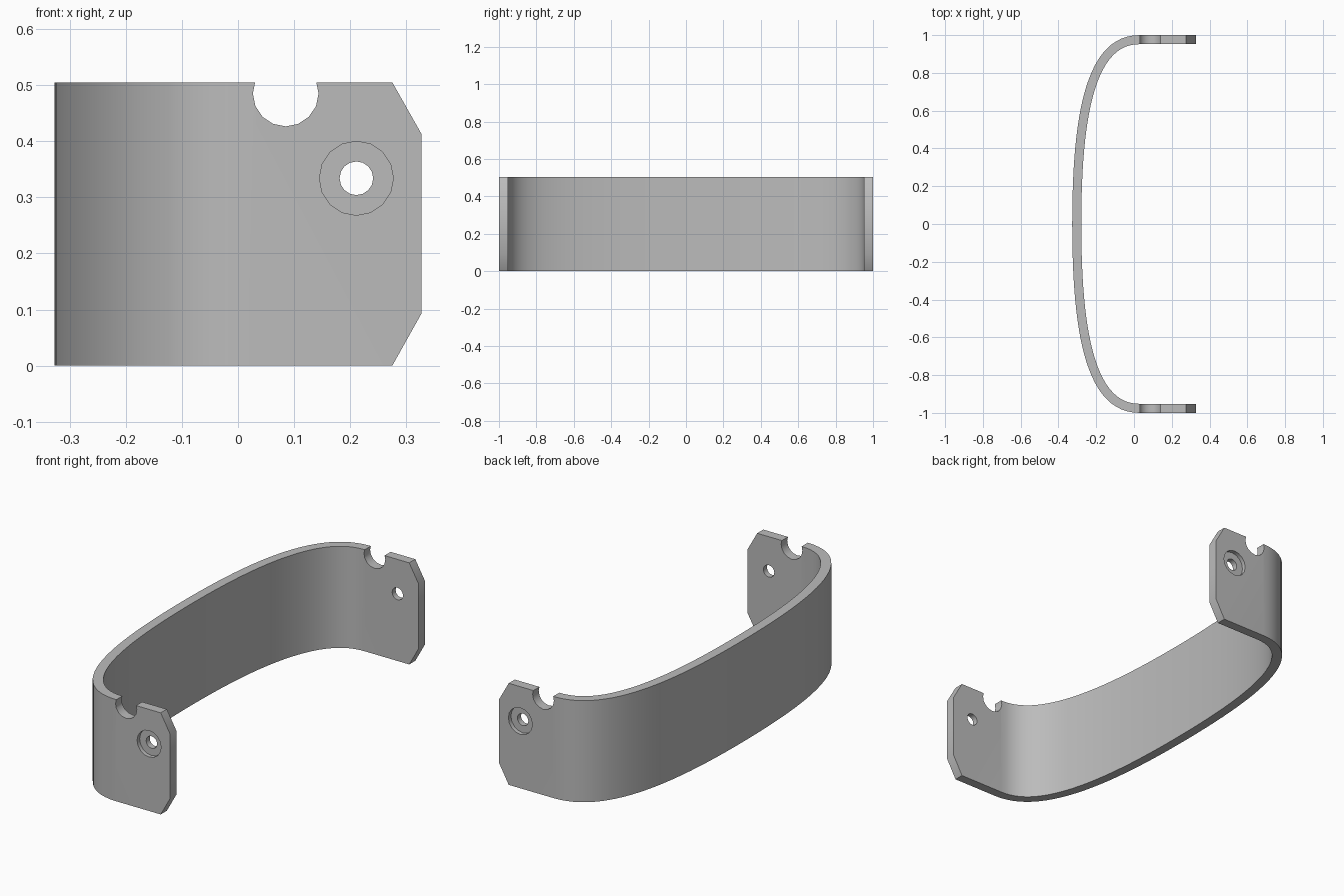
import bpy, bmesh, math
from mathutils import Vector, Matrix
from mathutils.geometry import interpolate_bezier

if "Cube" in bpy.data.objects:
    bpy.data.objects.remove(bpy.data.objects["Cube"], do_unlink=True)

HEIGHT, THICK = 0.505, 0.048
BACK, TIP = -0.327, 0.327

steel = bpy.data.materials.new("grey metal")
steel.use_nodes = True
GREY = (0.5, 0.5, 0.5, 1)
steel.diffuse_color = GREY
steel.node_tree.nodes["Principled BSDF"].inputs["Base Color"].default_value = GREY


def half_path():
    """Outer edge from the middle of the bow to one tip, with bottom and top heights."""
    curve = interpolate_bezier(Vector((BACK, 0)), Vector((BACK, 0.6)),
                               Vector((-0.25, 1)), Vector((0.03, 1)), 25)
    path = [(Vector((p.x, p.y)), 0, HEIGHT) for p in curve]
    path.append((Vector((0.275, 1)), 0, HEIGHT))
    path.append((Vector((TIP, 1)), 0.093, HEIGHT - 0.092))
    return path


def add_cutter(x, y, z, radius, depth):
    bm = bmesh.new()
    place = Matrix.Translation((x, y, z)) @ Matrix.Rotation(math.pi / 2, 4, "X")
    bmesh.ops.create_cone(bm, cap_ends=True, segments=16, radius1=radius,
                          radius2=radius, depth=depth, matrix=place)
    mesh = bpy.data.meshes.new("cutter")
    bm.to_mesh(mesh)
    bm.free()
    obj = bpy.data.objects.new("cutter", mesh)
    obj.hide_render = True
    bpy.context.collection.objects.link(obj)
    return obj


# Bowed strap: a rectangular section swept along the mirrored path
half = half_path()
path = [(Vector((p.x, -p.y)), lo, hi) for p, lo, hi in half[:0:-1]] + half
bm = bmesh.new()
rings = []
for i, (p, lo, hi) in enumerate(path):
    before, after = path[max(i - 1, 0)][0], path[min(i + 1, len(path) - 1)][0]
    along = (after - before).normalized()
    if p.x > 0.02:
        along = Vector((math.copysign(1, p.y), 0))
    inner = p + Vector((along.y, -along.x)) * THICK
    rings.append([bm.verts.new((q.x, q.y, z))
                  for q, z in ((p, lo), (inner, lo), (inner, hi), (p, hi))])
for a, b in zip(rings, rings[1:]):
    for k in range(4):
        n = (k + 1) % 4
        bm.faces.new((a[k], a[n], b[n], b[k]))
bm.faces.new(rings[0])
bm.faces.new(rings[-1])
bmesh.ops.recalc_face_normals(bm, faces=bm.faces)
mesh = bpy.data.meshes.new("curved_strap")
bm.to_mesh(mesh)
bm.free()
mesh.materials.append(steel)
strap = bpy.data.objects.new("curved_strap", mesh)
bpy.context.collection.objects.link(strap)

# Top notch, bolt hole and outer counterbore in both end tabs
cutters = []
for side in (-1, 1):
    cutters += [add_cutter(0.085, side, 0.485, 0.0585, 0.3),
                add_cutter(0.211, side, 0.334, 0.03, 0.3),
                add_cutter(0.211, side, 0.334, 0.066, 0.04)]

bpy.context.view_layer.objects.active = strap
strap.select_set(True)
for cutter in cutters:
    mod = strap.modifiers.new("cut", "BOOLEAN")
    mod.operation = "DIFFERENCE"
    mod.solver = "EXACT"
    mod.object = cutter
    bpy.ops.object.modifier_apply(modifier=mod.name)
    bpy.data.objects.remove(cutter, do_unlink=True)

bpy.ops.object.shade_smooth_by_angle(angle=math.radians(30))
